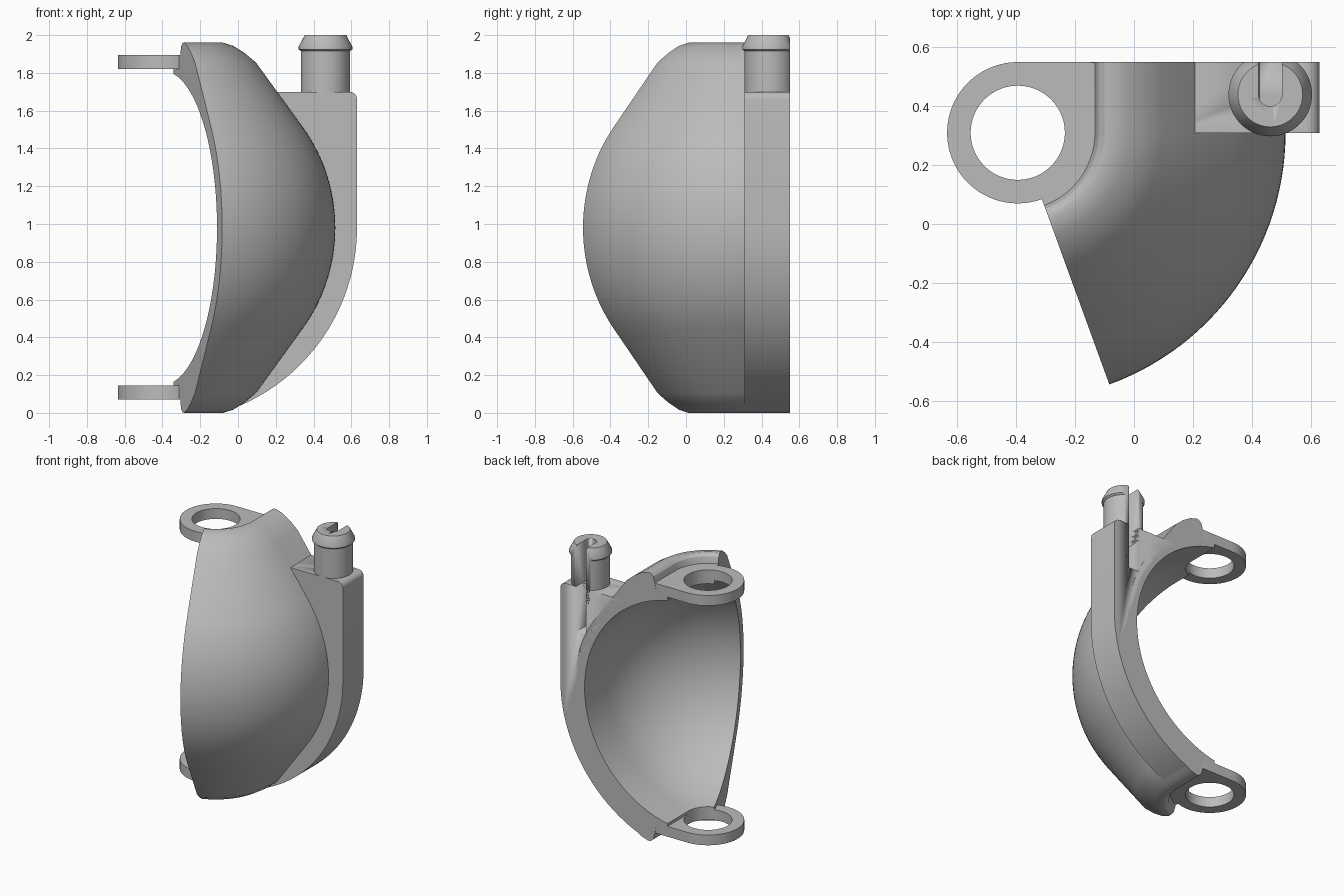
import bpy, bmesh
from math import sin, cos, tan, radians, hypot, asin, degrees

cube = bpy.data.objects.get("Cube")
if cube:
    bpy.data.objects.remove(cube, do_unlink=True)

AX, AY, MID, BACK = -0.395, 0.31, 0.98, 0.55   # hinge axis, mid height, back plane

grey = bpy.data.materials.new("plain_grey")
grey.use_nodes = True
grey.diffuse_color = (0.5, 0.5, 0.5, 1)
grey.node_tree.nodes["Principled BSDF"].inputs["Base Color"].default_value = (0.5, 0.5, 0.5, 1)


def finish(bm, name):
    bmesh.ops.recalc_face_normals(bm, faces=bm.faces)
    me = bpy.data.meshes.new(name)
    bm.to_mesh(me)
    bm.free()
    me.materials.append(grey)
    ob = bpy.data.objects.new(name, me)
    bpy.context.collection.objects.link(ob)
    bpy.ops.object.select_all(action='DESELECT')
    ob.select_set(True)
    bpy.context.view_layer.objects.active = ob
    bpy.ops.object.shade_smooth_by_angle(angle=radians(30))
    return ob


def loft(name, rings, closed=False):
    """Skin a list of equal closed rings; cap the ends unless closed."""
    bm = bmesh.new()
    rows = [[bm.verts.new(p) for p in ring] for ring in rings]
    n = len(rows[0])
    pairs = list(zip(rows, rows[1:])) + ([(rows[-1], rows[0])] if closed else [])
    for a, b in pairs:
        for i in range(n):
            j = (i + 1) % n
            bm.faces.new((a[i], a[j], b[j], b[i]))
    if not closed:
        bm.faces.new(rows[0])
        bm.faces.new(rows[-1])
    return finish(bm, name)


def arc(radius, a0, a1, n, cx=0.0, cy=0.0):
    steps = [radians(a0 + (a1 - a0) * i / n) for i in range(n + 1)]
    return [(cx + radius * cos(a), cy + radius * sin(a)) for a in steps]


# Shell: half profile of (radius, height above middle), mirrored, swept and run straight back
hole, inner = 0.16, 0.83
lip = [(0.16, 0.85), (0.25, 0.85), (0.265, 0.93), (0.275, 0.96), (0.295, 0.977),
       (0.315, 0.98), (0.37, 0.963), (0.43, 0.925), (0.49, 0.875)]
flank = arc(0.91, 36, -36, 28)
end = 90 - degrees(asin(hole / inner))
profile = lip + flank + [(r, -h) for r, h in reversed(lip)] + arc(inner, -end, end, 56)
rings = []
for i in range(29):
    a = radians(-70 + 2.5 * i)
    rings.append([(AX + r * cos(a), AY + r * sin(a), MID + h) for r, h in profile])
rings.append([(AX + r, BACK, MID + h) for r, h in profile])
loft("curved_shell", rings)


# Hinge eyes: ring that widens to a square corner where it joins the shell
def eye_reach(deg):
    if 0 <= deg <= 90:
        c, s = max(cos(radians(deg)), 1e-6), max(sin(radians(deg)), 1e-6)
        return min(0.28 / c, 0.24 / s)
    return 0.24 if 90 < deg < 290 else 0.28


angles = [4 * i for i in range(73)] + [289.9] + [290 + 3.5 * i for i in range(20)]
for name, z in (("upper_hinge_eye", 1.82), ("lower_hinge_eye", 0.07)):
    rings = []
    for d in angles:
        c, s, out = cos(radians(d)), sin(radians(d)), eye_reach(d)
        rings.append([(AX + r * c, AY + r * s, h) for r, h in
                      ((hole, z), (out, z), (out, z + 0.075), (hole, z + 0.075))])
    loft(name, rings, closed=True)

# Back flange: round below, upright side above, rounded top corner
outline = arc(1.025, -72, 0, 40, AX, MID) + arc(0.04, 0, 90, 6, 0.59, 1.66)
outline += [(0.1, 1.70)] + arc(0.86, 55, -72, 40, AX, MID)
flange = loft("back_flange", [[(x, y, z) for x, z in outline] for y in (AY, BACK)])

# Snap peg: turned profile sliced flat at the back plane
PX, PY = 0.463, 0.44
turned = [(0.13, 1.6), (0.13, 1.915), (0.142, 1.925), (0.142, 1.94), (0.11, 2.0)]
peg_rings = [[(x, y, z) for x, y in arc(r, 0, 354, 59, PX, PY)] for r, z in turned]
peg = loft("snap_peg", peg_rings)
bm = bmesh.new()
bm.from_mesh(peg.data)
bmesh.ops.bisect_plane(bm, geom=bm.verts[:] + bm.edges[:] + bm.faces[:],
                       plane_co=(0, BACK, 0), plane_no=(0, 1, 0), clear_outer=True)
bmesh.ops.holes_fill(bm, edges=[e for e in bm.edges if e.is_boundary])
bmesh.ops.recalc_face_normals(bm, faces=bm.faces)
bm.to_mesh(peg.data)
bm.free()

# Round-ended slot cut through the peg and down into the flange
slot = arc(0.04, 180, 360, 16, PX, PY) + [(PX + 0.04, 0.7), (PX - 0.04, 0.7)]
cutter = loft("slot_cutter", [[(x, y, z) for x, y in slot] for z in (1.37, 2.2)])
cutter.hide_render = True
cutter.hide_viewport = True
cutter.display_type = 'WIRE'
for ob in (flange, peg):
    mod = ob.modifiers.new("slot", 'BOOLEAN')
    mod.operation = 'DIFFERENCE'
    mod.solver = 'EXACT'
    mod.object = cutter
